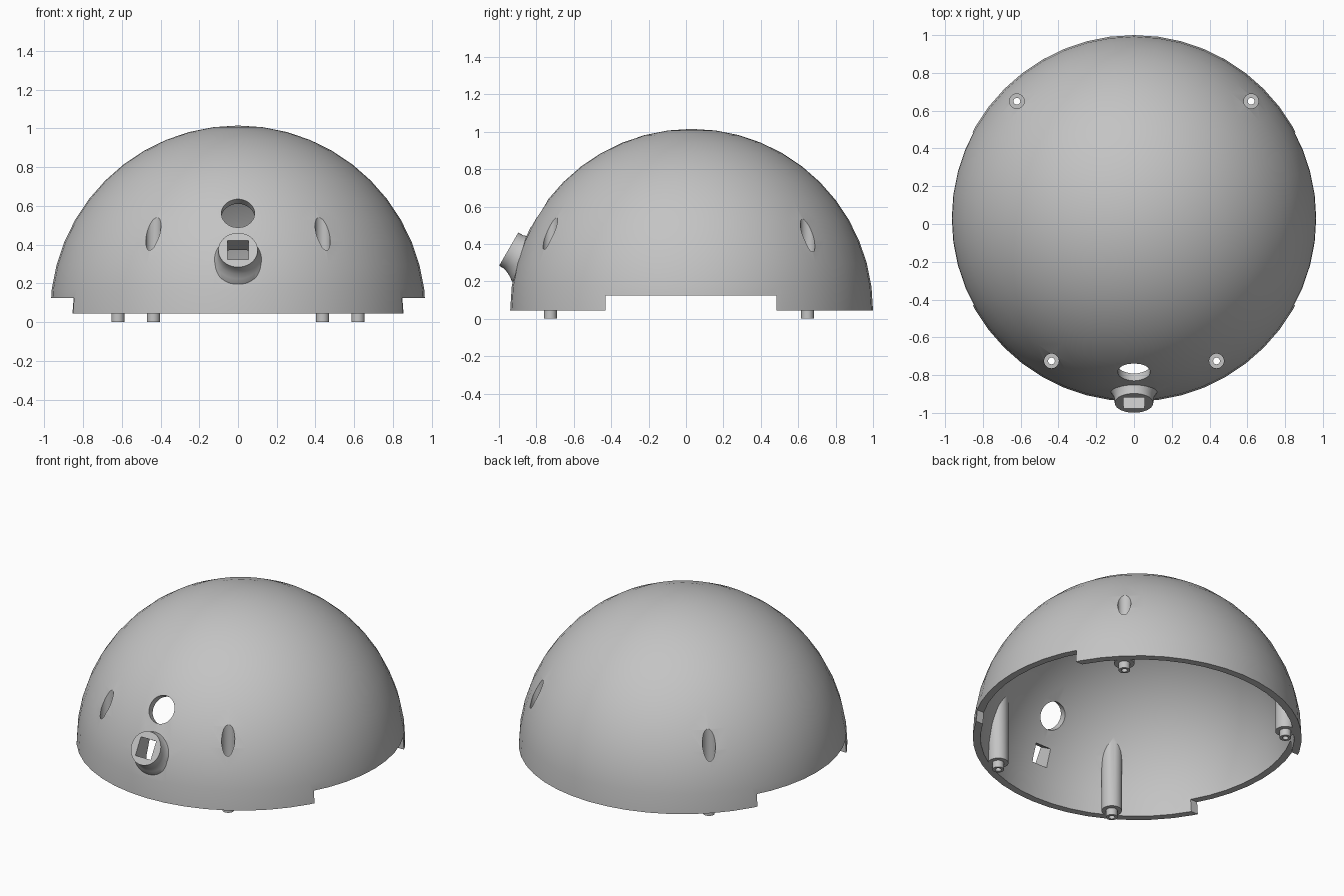
import bpy, bmesh
from math import sin, cos, radians, sqrt
from mathutils import Vector

if "Cube" in bpy.data.objects:
    bpy.data.objects.remove(bpy.data.objects["Cube"])

CENTRE = Vector((0, 0.03, 0.045))
OUTER, INNER = 0.97, 0.925

plastic = bpy.data.materials.new("light grey plastic")
plastic.use_nodes = True
grey = (0.55, 0.55, 0.55, 1)
plastic.diffuse_color = grey
plastic.node_tree.nodes["Principled BSDF"].inputs["Base Color"].default_value = grey


def finish(name, bm, origin, axis):
    """Turn a mesh built along z into an object pointing along axis."""
    bmesh.ops.recalc_face_normals(bm, faces=bm.faces)
    turn = Vector((0, 0, 1)).rotation_difference(Vector(axis)).to_matrix().to_4x4()
    bm.transform(turn)
    bmesh.ops.translate(bm, verts=bm.verts, vec=origin)
    mesh = bpy.data.meshes.new(name)
    bm.to_mesh(mesh)
    bm.free()
    mesh.materials.append(plastic)
    obj = bpy.data.objects.new(name, mesh)
    bpy.context.collection.objects.link(obj)
    return obj


def lathe(name, profile, sides, origin, axis=(0, 0, 1)):
    """Closed solid of revolution from (radius, height) points."""
    bm = bmesh.new()
    rings = []
    for r, h in profile:
        count = sides if r > 1e-5 else 1
        rings.append([bm.verts.new((r * cos(radians(360 * i / sides)),
                                    r * sin(radians(360 * i / sides)), h))
                      for i in range(count)])
    for a, b in zip(rings, rings[1:]):
        for i in range(sides):
            j = (i + 1) % sides
            if len(b) == 1:
                bm.faces.new((a[i], a[j], b[0]))
            else:
                bm.faces.new((a[i], a[j], b[j], b[i]))
    for ring in (rings[0], rings[-1]):
        if len(ring) > 1:
            bm.faces.new(ring)
    return finish(name, bm, origin, axis)


def cylinder(name, radius, low, high, origin, axis=(0, 0, 1), sides=32):
    return lathe(name, [(radius, low), (radius, high)], sides, origin, axis)


def box(name, size, origin, axis=(0, 0, 1)):
    bm = bmesh.new()
    bmesh.ops.create_cube(bm, size=1)
    bmesh.ops.scale(bm, verts=bm.verts, vec=size)
    return finish(name, bm, origin, axis)


def combine(target, tool, operation):
    """Apply a boolean and discard the tool."""
    mod = target.modifiers.new(operation.lower(), "BOOLEAN")
    mod.operation, mod.solver, mod.object = operation, "EXACT", tool
    bpy.context.view_layer.objects.active = target
    bpy.ops.object.modifier_apply(modifier=mod.name)
    bpy.data.objects.remove(tool)


def arc(radius, steps=12):
    return [(radius * cos(radians(90 * i / steps)) if i < steps else 0,
             radius * sin(radians(90 * i / steps))) for i in range(steps + 1)]


# Solid dome with the flared nozzle on its front
shell = lathe("dome_shell", arc(OUTER), 48, CENTRE)
nozzle_axis = Vector((0, -cos(radians(30)), sin(radians(30))))
nozzle_face = Vector((0, -0.948, 0.372))
flare = [(0.102, 0), (0.103, -0.03), (0.111, -0.055), (0.125, -0.08),
         (0.14, -0.1), (0.15, -0.13)]
combine(shell, lathe("nozzle", flare, 40, nozzle_face, nozzle_axis), "UNION")

# Hollow that leaves four round bosses standing against the wall
posts = [(s * x, y, 0) for x, y in ((0.437, -0.725), (0.62, 0.65)) for s in (-1, 1)]
hollow = lathe("hollow", [(INNER, -0.2)] + arc(INNER), 48, CENTRE)
for spot in posts:
    combine(hollow, cylinder("boss", 0.06, -0.5, 1.2, spot), "DIFFERENCE")
combine(shell, hollow, "DIFFERENCE")

# Locating pins with screw holes and counterbores
for spot in posts:
    combine(shell, cylinder("pin", 0.034, 0, 0.08, spot), "UNION")
    combine(shell, cylinder("counterbore", 0.039, 0.1, 1.3, spot), "DIFFERENCE")
    combine(shell, cylinder("screw_hole", 0.018, -0.1, 0.2, spot, sides=20), "DIFFERENCE")

# Round window pointing away from the dome centre
window_axis = Vector((0, -cos(radians(32.4)), sin(radians(32.4))))
combine(shell, cylinder("window", 0.086, 0.8, 1.1, CENTRE, window_axis, 40), "DIFFERENCE")

# Square channel through the nozzle
combine(shell, box("channel", (0.11, 0.115, 0.5), nozzle_face, nozzle_axis), "DIFFERENCE")

# Wide notch through the rim on both sides
combine(shell, box("notch", (3, 0.915, 0.4), (0, 0.0275, -0.075)), "DIFFERENCE")

bpy.ops.object.select_all(action="DESELECT")
shell.select_set(True)
bpy.context.view_layer.objects.active = shell
bpy.ops.object.shade_smooth_by_angle(angle=radians(30))
